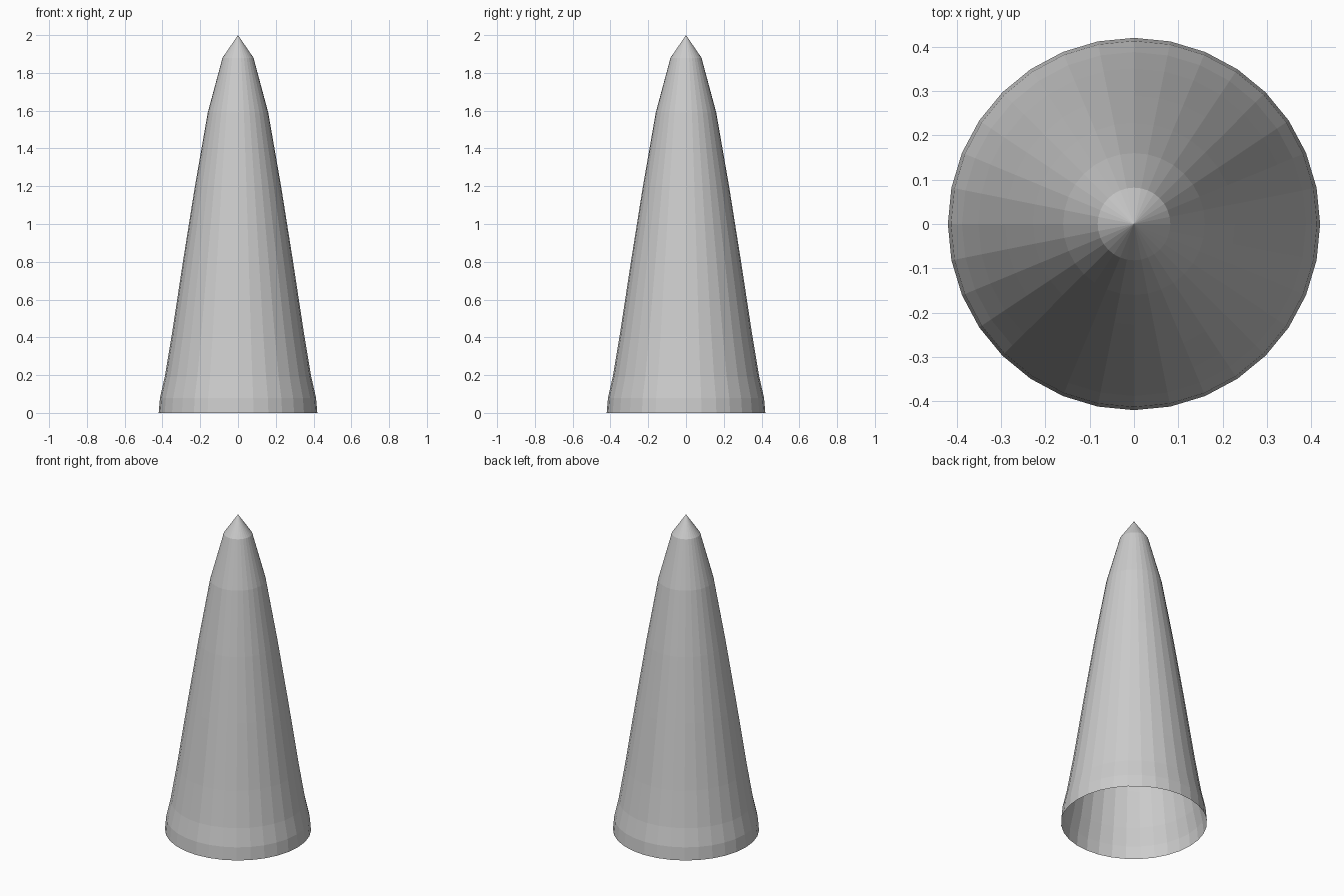
import bpy, bmesh, math

if "Cube" in bpy.data.objects:
    bpy.data.objects.remove(bpy.data.objects["Cube"])

SIDES = 32
# Radius and height from the open base up to the last ring
PROFILE = [(0.42, 0), (0.413, 0.08), (0.388, 0.19), (0.351, 0.41), (0.29, 0.81),
           (0.228, 1.20), (0.16, 1.59), (0.082, 1.88)]

# Hollow cone shell, open at the bottom
bm = bmesh.new()
rings = []
for r, z in PROFILE:
    rings.append([bm.verts.new((r * math.cos(2 * math.pi * i / SIDES),
                                r * math.sin(2 * math.pi * i / SIDES), z))
                  for i in range(SIDES)])
tip = bm.verts.new((0, 0, 2))
for i in range(SIDES):
    j = (i + 1) % SIDES
    for a, b in zip(rings, rings[1:]):
        bm.faces.new((a[i], a[j], b[j], b[i]))
    # Pointed tip
    bm.faces.new((rings[-1][i], rings[-1][j], tip))

mesh = bpy.data.meshes.new("cone_shell")
bm.to_mesh(mesh)
bm.free()
bpy.context.collection.objects.link(bpy.data.objects.new("cone_shell", mesh))
